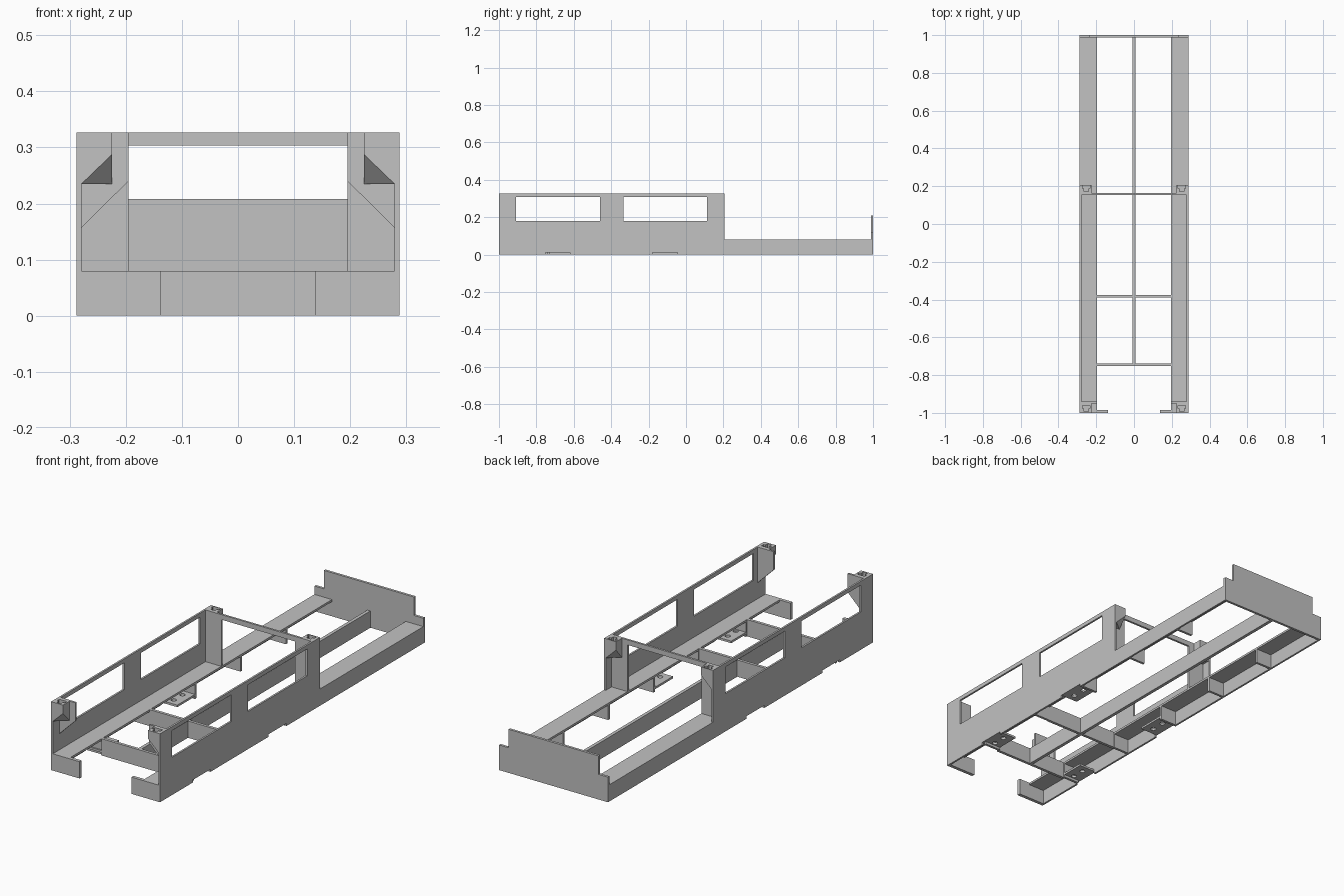
import bpy, bmesh, math
from mathutils import Matrix

if "Cube" in bpy.data.objects:
    bpy.data.objects.remove(bpy.data.objects["Cube"])

gray = bpy.data.materials.new("light_gray")
gray.diffuse_color = (0.54, 0.54, 0.54, 1)
gray.use_nodes = True
gray.node_tree.nodes["Principled BSDF"].inputs["Base Color"].default_value = gray.diffuse_color


def add(name, bm, mirror=False):
    bmesh.ops.recalc_face_normals(bm, faces=bm.faces)
    me = bpy.data.meshes.new(name)
    bm.to_mesh(me)
    bm.free()
    me.materials.append(gray)
    ob = bpy.data.objects.new(name, me)
    bpy.context.collection.objects.link(ob)
    if mirror:
        m = ob.modifiers.new("mirror", 'MIRROR')
        m.use_mirror_merge = False
    return ob


def box(name, x, y, z, mirror=False):
    bm = bmesh.new()
    mat = Matrix.Translation([(a + b) / 2 for a, b in (x, y, z)])
    mat = mat @ Matrix.Diagonal([b - a for a, b in (x, y, z)] + [1])
    bmesh.ops.create_cube(bm, size=1, matrix=mat)
    return add(name, bm, mirror)


def prism(name, pts, depth, mirror=False):
    """Extrude a 3D outline along the depth vector."""
    bm = bmesh.new()
    face = bm.faces.new([bm.verts.new(p) for p in pts])
    new = bmesh.ops.extrude_face_region(bm, geom=[face])["geom"]
    bmesh.ops.translate(bm, vec=depth, verts=[v for v in new if isinstance(v, bmesh.types.BMVert)])
    return add(name, bm, mirror)


def cut(ob, cutters):
    """Cut holes, bake the result and remove the cutters."""
    mods = []
    for c in cutters:
        m = ob.modifiers.new("cut", 'BOOLEAN')
        m.operation, m.solver, m.object = 'DIFFERENCE', 'EXACT', c
        mods.append(m)
    dg = bpy.context.evaluated_depsgraph_get()
    me = bpy.data.meshes.new_from_object(ob.evaluated_get(dg))
    for m in mods:
        ob.modifiers.remove(m)
    ob.data = me
    for c in cutters:
        bpy.data.objects.remove(c)
    m = ob.modifiers.new("mirror", 'MIRROR')
    m.use_mirror_merge = False


W, IN, EDGE, TOP, DECK = 0.288, 0.279, 0.195, 0.327, 0.08
PADS = [(-0.75, -0.62), (-0.18, -0.045)]

# side walls with windows and foot notches
wall = prism("side_wall", [(IN, y, z) for y, z in
             [(-1, 0), (1, 0), (1, DECK), (0.207, DECK), (0.207, TOP), (-1, TOP)]], (W - IN, 0, 0))
holes = [box("cutter", (0.2, 0.4), y, (0.18, 0.308)) for y in [(-0.908, -0.46), (-0.335, 0.113)]]
holes += [box("cutter", (0.2, 0.4), y, (-0.1, 0.012)) for y in PADS]
cut(wall, holes)

# side decks with ribs beneath
box("side_deck", (EDGE, IN), (-1, 1), (0.07, DECK), True)
for y in (-0.737, -0.38, -0.04, 0.303, 0.645):
    box("deck_rib", (EDGE, IN), (y - 0.006, y + 0.006), (0, 0.07), True)

# foot pads with two screw holes each
for a, b in PADS:
    pad = box("foot_pad", (EDGE, IN), (a, b), (0.012, 0.022))
    drills = []
    for y in (a + 0.035, b - 0.035):
        bm = bmesh.new()
        bmesh.ops.create_cone(bm, cap_ends=True, segments=16, radius1=0.012, radius2=0.012,
                              depth=0.1, matrix=Matrix.Translation((0.238, y, 0.015)))
        drills.append(add("cutter", bm))
    cut(pad, drills)

# floor beams
box("center_beam", (-0.008, 0.008), (-0.75, 0.99), (0, DECK))
for y in (-0.745, -0.382):
    box("cross_beam", (-EDGE, EDGE), (y - 0.007, y + 0.007), (0, DECK))

# stepped back plate
right = [(W, 0), (W, 0.12), (0.238, 0.12), (0.238, 0.208)]
outline = right + [(-x, z) for x, z in reversed(right)]
prism("back_plate", [(x, 0.988, z) for x, z in outline], (0, 0.012, 0))

# front tabs
box("front_tab", (0.137, IN), (-1, -0.984), (0, DECK), True)

# corner plates: tapered at the front, full height at the rear
prism("front_corner_plate", [(IN, -0.95, 0.157), (IN, -0.95, TOP), (EDGE, -0.95, TOP), (EDGE, -0.95, 0.24)],
      (0, 0.01, 0), True)
box("rear_corner_plate", (EDGE, IN), (0.153, 0.163), (DECK, TOP), True)
box("top_crossbar", (-EDGE, EDGE), (0.153, 0.163), (0.303, TOP))


# corner sockets with sloped undersides and a T-shaped pocket
def socket(name, y_out, y_in):
    bm = bmesh.new()
    pts = [(IN, y_out, 0.235), (0.225, y_out, 0.287), (0.225, y_out, TOP), (IN, y_out, TOP),
           (IN, y_in, 0.235), (0.225, y_in, 0.235), (0.225, y_in, TOP), (IN, y_in, TOP)]
    for p in pts:
        bm.verts.new(p)
    bmesh.ops.convex_hull(bm, input=bm.verts)
    ob = add(name, bm)
    lo = min(y_out, y_in)
    t = [(0.242, 0.008), (0.264, 0.008), (0.264, 0.024), (0.273, 0.024),
         (0.273, 0.04), (0.232, 0.04), (0.232, 0.024), (0.242, 0.024)]
    cut(ob, [prism("cutter", [(x, lo + y, 0.305) for x, y in t], (0, 0, 0.1))])


socket("front_socket", -1, -0.95)
socket("rear_socket", 0.207, 0.163)
